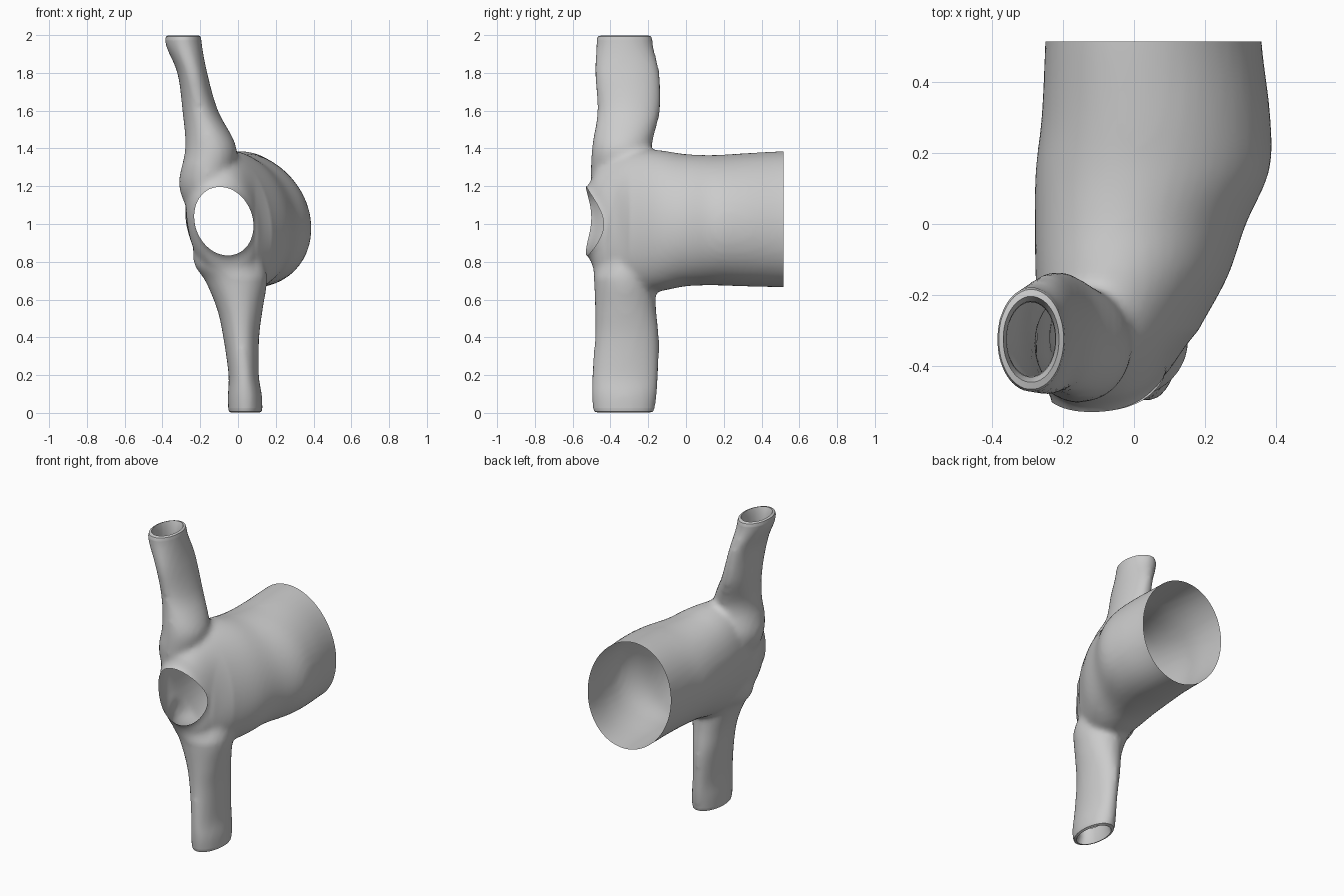
import bpy, bmesh, math
from mathutils import Vector

if "Cube" in bpy.data.objects:
    bpy.data.objects.remove(bpy.data.objects["Cube"])


def spline(rows, steps=5):
    """Catmull-Rom refinement of a list of section rows."""
    out = []
    for i in range(len(rows) - 1):
        a, b, c, d = (rows[max(0, min(len(rows) - 1, i + k))] for k in (-1, 0, 1, 2))
        for s in range(steps):
            t = s / steps
            out.append([0.5 * (2 * q + (r - p) * t + (2 * p - 5 * q + 4 * r - u) * t * t
                               + (3 * q - p - 3 * r + u) * t ** 3)
                        for p, q, r, u in zip(a, b, c, d)])
    return out + [rows[-1]]


def loft(bm, rows, place, n=48):
    """Closed tube through elliptical sections; place maps a row + angle to a point."""
    rings = [[bm.verts.new(place(row, math.tau * k / n)) for k in range(n)]
             for row in spline(rows)]
    for r0, r1 in zip(rings, rings[1:]):
        for k in range(n):
            j = (k + 1) % n
            bm.faces.new((r0[k], r0[j], r1[j], r1[k]))
    bm.faces.new(rings[0][::-1])
    bm.faces.new(rings[-1])


def chamber_point(row, a):
    y, cx, cz, rx, rz = row
    dz = rz * math.sin(a)
    return (cx + rx * math.cos(a) - 0.12 * dz, y, cz + dz)


def branch_point(row, a):
    z, cx, cy, rx, ry = row
    return (cx + rx * math.cos(a), cy + ry * math.sin(a), z)


# wide chamber: y, centre x, centre z, radius x, radius z
chamber = [(0.62, .055, 1.025, .300, .362), (0.50, .055, 1.025, .303, .360),
           (0.30, .062, 1.022, .320, .352), (0.15, .052, 1.020, .327, .345),
           (0.00, .018, 1.020, .295, .350), (-.15, -.007, 1.017, .267, .375),
           (-.30, -.045, 1.015, .222, .380), (-.40, -.07, 1.012, .200, .345),
           (-.48, -.075, 1.012, .176, .265), (-.53, -.075, 1.015, .155, .178),
           (-.62, -.075, 1.015, .150, .165)]
# slim upper and lower branches: z, centre x, centre y, radius x, radius y
branch = [(2.06, -.292, -.325, .092, .148), (1.95, -.287, -.325, .096, .150),
          (1.80, -.242, -.312, .079, .172), (1.60, -.200, -.303, .094, .166),
          (1.40, -.143, -.340, .136, .158), (1.20, -.170, -.332, .142, .172),
          (1.00, -.090, -.325, .150, .160), (0.80, -.050, -.325, .185, .170),
          (0.70, -.010, -.325, .164, .162), (0.55, .010, -.320, .121, .162),
          (0.40, .017, -.313, .095, .170), (0.20, .030, -.322, .080, .176),
          (0.08, .037, -.328, .091, .172), (-.06, .040, -.330, .088, .152)]

bm = bmesh.new()
loft(bm, chamber, chamber_point)
loft(bm, branch, branch_point)
bmesh.ops.recalc_face_normals(bm, faces=bm.faces)
mesh = bpy.data.meshes.new("branched_vessel")
bm.to_mesh(mesh)
bm.free()
vessel = bpy.data.objects.new("branched_vessel", mesh)
bpy.context.collection.objects.link(vessel)
bpy.context.view_layer.objects.active = vessel
vessel.select_set(True)

# fuse both tubes into one skin and soften the joints
fuse = vessel.modifiers.new("fuse", 'REMESH')
fuse.mode = 'VOXEL'
fuse.voxel_size = 0.018
soften = vessel.modifiers.new("soften", 'SMOOTH')
soften.factor = 0.5
soften.iterations = 6
for m in ("fuse", "soften"):
    bpy.ops.object.modifier_apply(modifier=m)

bm = bmesh.new()
bm.from_mesh(mesh)

# cut the wide back end, the front mouth and both branch ends open
for co, no in (((0, .515, 0), (0, 1, 0)), ((0, -.53, 0), (0, -1, 0)),
               ((0, 0, 1.975), (0, 0, 1)), ((0, 0, .025), (0, 0, -1))):
    bmesh.ops.bisect_plane(bm, geom=bm.verts[:] + bm.edges[:] + bm.faces[:], dist=1e-5,
                           plane_co=co, plane_no=no, clear_outer=True)

# bend the mouth back at its sides so its rim follows the curved front
for v in bm.verts:
    dz = abs(v.co.z - 1.015)
    if v.co.y < -.3 and dz < .3:
        weight = min(1, (-.3 - v.co.y) / .23) * (.5 + .5 * math.cos(math.pi * dz / .3)) ** .5
        v.co.y += 2.3 * (min(v.co.x, .09) + .12) ** 2 * weight

# branch rims curl inwards
for zc, up in ((1.975, 1), (.025, -1)):
    edges = [e for e in bm.edges if e.is_boundary and abs(e.verts[0].co.z - zc) < .004
             and abs(e.verts[1].co.z - zc) < .004]
    for scale, dz in ((.96, .018), (.86, .006), (.88, -.04), (.98, -.06)):
        new = bmesh.ops.extrude_edge_only(bm, edges=edges)["geom"]
        edges = [g for g in new if isinstance(g, bmesh.types.BMEdge)]
        verts = [g for g in new if isinstance(g, bmesh.types.BMVert)]
        mid = sum((v.co for v in verts), Vector()) / len(verts)
        for v in verts:
            v.co.x = mid.x + (v.co.x - mid.x) * scale
            v.co.y = mid.y + (v.co.y - mid.y) * scale
            v.co.z += up * dz

bmesh.ops.recalc_face_normals(bm, faces=bm.faces)
bm.to_mesh(mesh)
bm.free()
bpy.ops.object.shade_smooth_by_angle(angle=math.radians(50))
